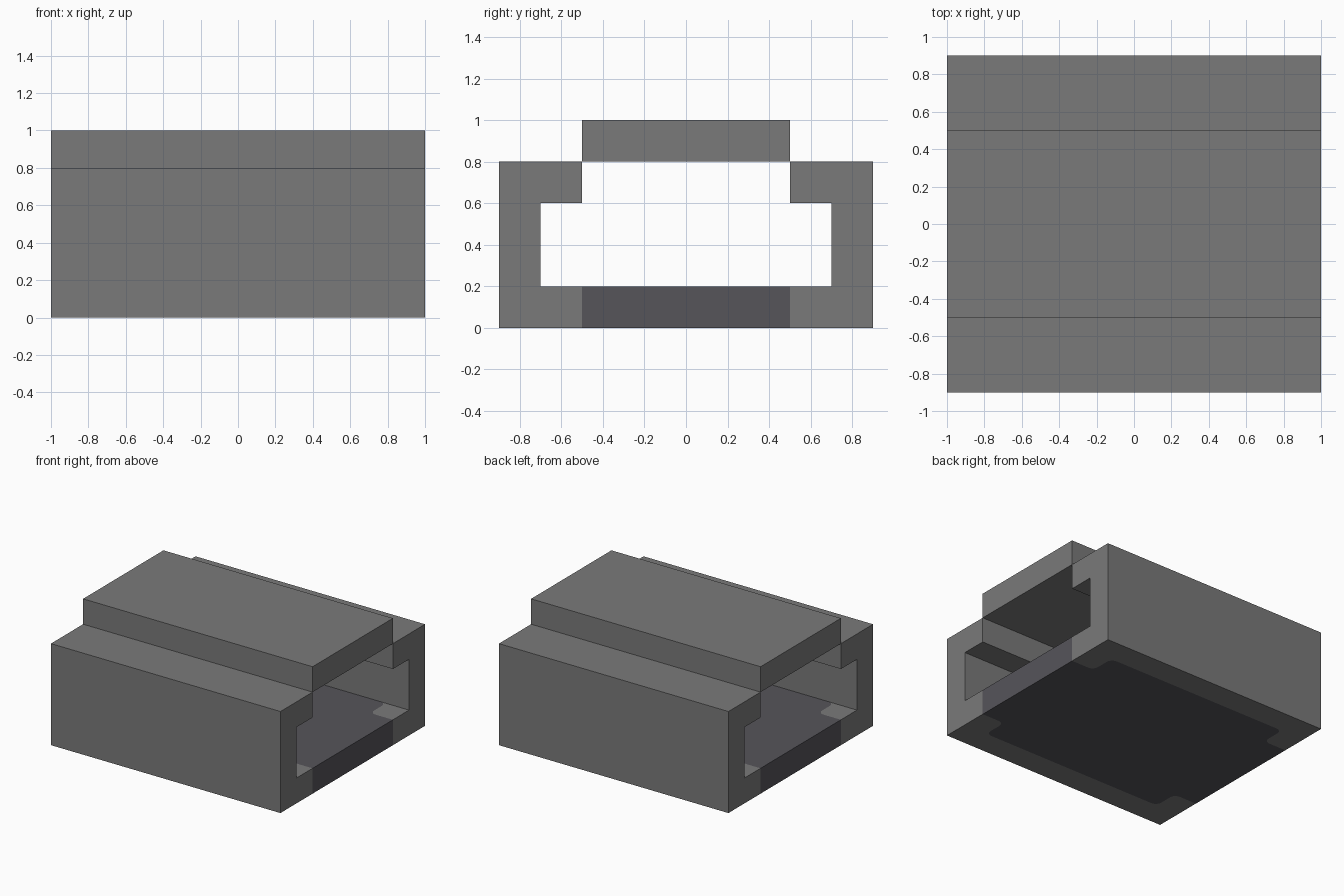
import bpy, bmesh
from math import sin, cos, radians

if "Cube" in bpy.data.objects:
    bpy.data.objects.remove(bpy.data.objects["Cube"])


def material(name, rgb):
    m = bpy.data.materials.new(name)
    m.use_nodes = True
    m.diffuse_color = (*rgb, 1)
    m.node_tree.nodes["Principled BSDF"].inputs["Base Color"].default_value = (*rgb, 1)
    return m


GREY = material("mid grey", (0.195, 0.195, 0.195))
DARK = material("dark slate", (0.092, 0.089, 0.102))


def prism(name, outline, axis, lo, hi, mat):
    """Extrude a closed outline along x (y, z points) or z (x, y points)."""
    bm = bmesh.new()
    place = (lambda p: (lo, *p)) if axis == "x" else (lambda p: (*p, lo))
    face = bm.faces.new([bm.verts.new(place(p)) for p in outline])
    new = bmesh.ops.extrude_face_region(bm, geom=[face])["geom"]
    shift = (hi - lo, 0, 0) if axis == "x" else (0, 0, hi - lo)
    bmesh.ops.translate(bm, vec=shift, verts=[g for g in new if isinstance(g, bmesh.types.BMVert)])
    bmesh.ops.recalc_face_normals(bm, faces=bm.faces)
    mesh = bpy.data.meshes.new(name)
    bm.to_mesh(mesh)
    bm.free()
    mesh.materials.append(mat)
    obj = bpy.data.objects.new(name, mesh)
    bpy.context.collection.objects.link(obj)
    return obj


def arc(cx, cy, r, start, end, steps=6):
    angles = [radians(start + (end - start) * i / steps) for i in range(steps + 1)]
    return [(cx + r * cos(a), cy + r * sin(a)) for a in angles]


# Raised roof slab
prism("roof_slab", [(-0.5, 0.8), (0.5, 0.8), (0.5, 1), (-0.5, 1)], "x", -1, 1, GREY)

# Side walls with inward lips
wall = [(0.9, 0), (0.9, 0.8), (0.5, 0.8), (0.5, 0.6), (0.7, 0.6), (0.7, 0)]
for side, s in (("front", -1), ("back", 1)):
    prism(side + "_wall", [(s * y, z) for y, z in wall], "x", -1, 1, GREY)

# Rounded step shared by the floor panel and the corner blocks
step = [(1, 0.5)] + arc(0.85, 0.55, 0.05, 270, 180) + arc(0.75, 0.65, 0.05, 0, 90)


def flip(points, sx, sy):
    return [(sx * x, sy * y) for x, y in points]


# Dark floor panel
outline = (step + flip(step, -1, 1)[::-1] + flip(step, -1, -1) + flip(step, 1, -1)[::-1])
prism("floor_panel", outline, "z", 0, 0.2, DARK)

# Floor corner blocks
for side, sy in (("front", -1), ("back", 1)):
    for end, sx in (("right", -1), ("left", 1)):
        prism(f"{side}_{end}_floor_corner", flip(step + [(1, 0.7)], sx, sy), "z", 0, 0.2, GREY)
